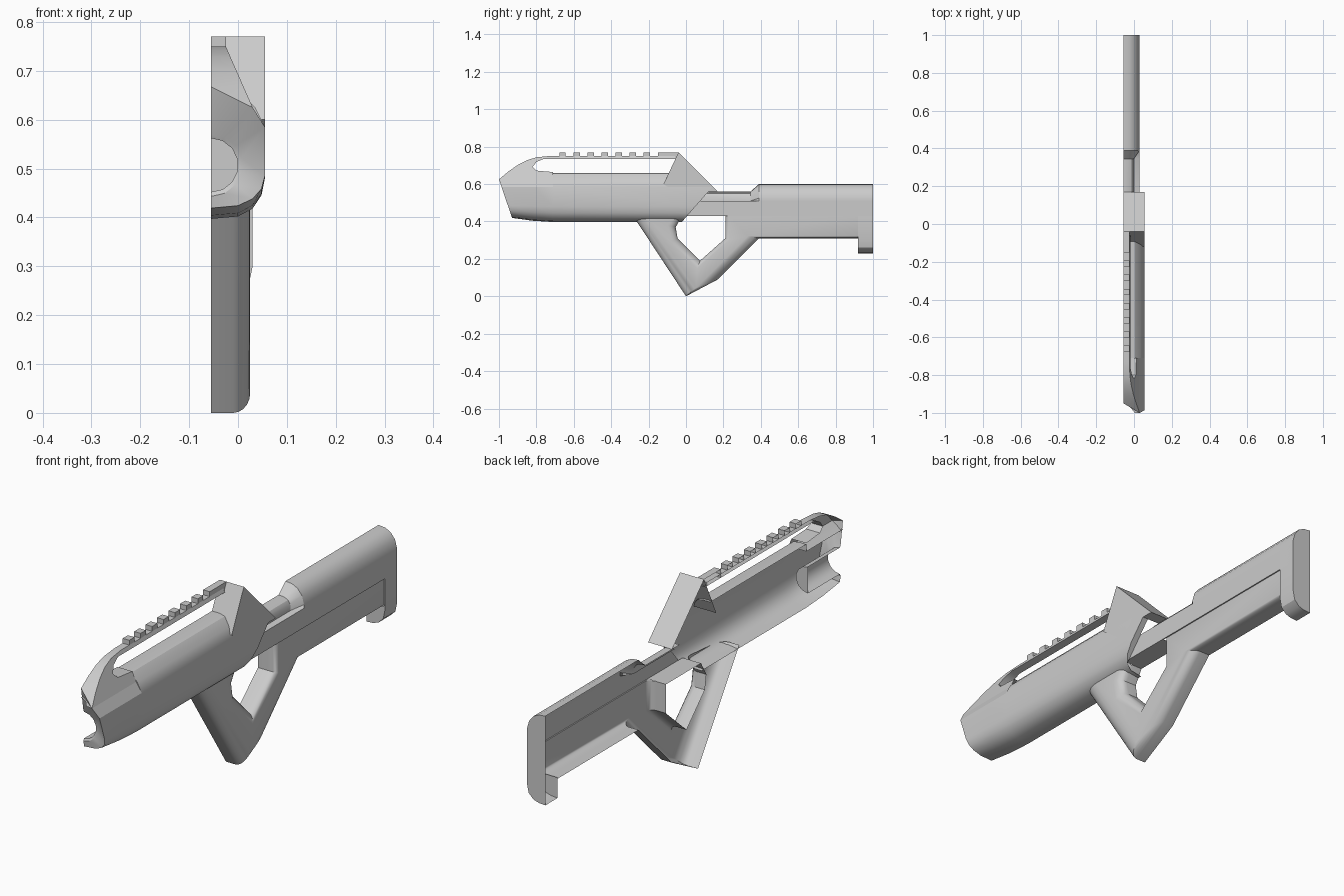
import bpy, bmesh, math
from mathutils import Vector

cube = bpy.data.objects.get("Cube")
if cube:
    bpy.data.objects.remove(cube, do_unlink=True)

CUT = -0.055          # open side of the half shell
SIDE = 0.055          # widest outer side

grey = bpy.data.materials.new("plain grey")
grey.use_nodes = True
grey.diffuse_color = (0.6, 0.6, 0.6, 1)
for node in grey.node_tree.nodes:
    if node.type == 'BSDF_PRINCIPLED':
        node.inputs["Base Color"].default_value = (0.6, 0.6, 0.6, 1)


def make(name, faces):
    """Build an open sheet from faces given as lists of points."""
    bm = bmesh.new()
    for face in faces:
        bm.faces.new([bm.verts.new(p) for p in face])
    bmesh.ops.remove_doubles(bm, verts=bm.verts, dist=0.0001)
    bmesh.ops.dissolve_degenerate(bm, dist=0.0001, edges=bm.edges)
    bmesh.ops.recalc_face_normals(bm, faces=bm.faces)
    mesh = bpy.data.meshes.new(name)
    bm.to_mesh(mesh)
    bm.free()
    mesh.materials.append(grey)
    obj = bpy.data.objects.new(name, mesh)
    bpy.context.collection.objects.link(obj)
    bpy.ops.object.select_all(action='DESELECT')
    obj.select_set(True)
    bpy.context.view_layer.objects.active = obj
    bpy.ops.object.shade_smooth_by_angle(angle=math.radians(32))
    return obj


def strip(rings):
    """Quads between consecutive open rings of points."""
    return [[a[i], a[i + 1], b[i + 1], b[i]]
            for a, b in zip(rings, rings[1:]) for i in range(len(a) - 1)]


def ring(section, y):
    """Place an (x, z) section at y, where y may depend on height."""
    return [(x, y(z) if callable(y) else y, z) for x, z in section]


def walls(outline, x0, x1, skip=()):
    n = len(outline)
    return [[(x0, *outline[i]), (x1, *outline[i]),
             (x1, *outline[(i + 1) % n]), (x0, *outline[(i + 1) % n])]
            for i in range(n) if i not in skip]


def plate(name, outline, x_out, skip=()):
    """Open-backed solid from a (y, z) outline."""
    return make(name, walls(outline, CUT, x_out, skip) + [[(x_out, *p) for p in outline]])


def inset(outline, widths):
    """Move every edge of a counterclockwise outline inward by its own width."""
    n, lines, result = len(outline), [], []
    for i in range(n):
        a, b = Vector(outline[i]), Vector(outline[(i + 1) % n])
        d = (b - a).normalized()
        lines.append((a + Vector((-d.y, d.x)) * widths[i], d))
    for i in range(n):
        (p, d), (q, e) = lines[i - 1], lines[i]
        w = q - p
        t = (w.x * e.y - w.y * e.x) / (d.x * e.y - d.y * e.x)
        result.append(tuple(p + d * t))
    return result


def slant(z):
    """Sloping rear end of the main body."""
    return -0.02 + 0.87 * (z - 0.4)


# Main body
rear = [(CUT, .66), (-.02, .66), (.005, .655), (.035, .625), (SIDE, .585), (SIDE, .48),
        (.048, .445), (.03, .418), (0, .402), (CUT, .397)]
nose = [(CUT, .63), (-.02, .63), (.005, .628), (.03, .625)] + rear[4:]


def lifted(section, amount):
    return [(x, z + amount * max(0, min(1, (.5 - z) / .09))) for x, z in section]


front = ring(lifted(nose, .022), lambda z: -1 + (.625 - z) * .34)
front[0], front[1] = (CUT, -.95, .63), (-.02, -.97, .63)
end = [(x, slant(z) if z < .6 else -.08, z) for x, z in rear]
rim = [(min(x, .03), y, z) for x, y, z in end]
make("main_body", strip([front, ring(lifted(nose, .007), -.82), ring(nose, -.71),
                         ring(rear, -.71), end, rim]))

# Nose face and barrel bore
edge = [(CUT, -.95, .667)] + front[3:]


def arc(radius, y):
    n = len(edge) - 1
    return [(CUT + radius * math.sin(math.pi * i / n), y,
             .507 + radius * math.cos(math.pi * i / n)) for i in range(n + 1)]


make("nose_and_bore", strip([edge, arc(.064, -.935), arc(.055, -.93), arc(.055, -.72)])
     + [arc(.055, -.72)])

# Carry handle: a sloping side sheet with its walls
handle = [(-1, .625), (-.95, .667), (-.9, .702), (-.85, .728), (-.8, .743), (-.73, .75),
          (-.06, .75), (-.06, .735), (-.76, .735), (-.8, .718), (-.82, .692), (-.8, .672),
          (-.71, .664), (-.71, .625)]
outer = [(.03 - .44 * (z - .625), y, z) for y, z in handle]
inner = [(CUT, y, z) for y, z in handle]
inner[0] = inner[1]
make("carry_handle", strip([outer[1:-1], inner[1:-1]])
     + [outer, [outer[0], outer[1], inner[1]]])

# Rail teeth on the handle
for i in range(7):
    y = -.66 + .075 * i
    plate("rail_tooth", [(y - .017, .749), (y + .017, .749), (y + .017, .77), (y - .017, .77)], -.025)
plate("rail_end", [(-.15, .735), (-.05, .735), (-.04, .77), (-.15, .77)], -.025, skip=(1,))

# Rear sight block
plate("sight_block", [(-.12, .6), (.05, .48), (.12, .56), (.17, .56), (-.04, .77)], SIDE, skip=(0, 1))

# Neck and upper stock
neck = [(CUT, .56), (-.03, .558), (-.012, .55), (-.002, .535), (0, .51), (.03, .51), (.03, .43), (.025, .43)]
stock = [(CUT, .6), (-.025, .597), (0, .585), (.02, .56), (.03, .525), (.03, .51), (.03, .43), (.025, .43)]
make("upper_stock", strip([ring(neck, slant), ring(neck, .345), ring(stock, .39), ring(stock, 1)])
     + [[(CUT, -.02, .43), (.03, -.02, .43), (.03, .21, .43), (CUT, .21, .43)]])

# Butt plate
butt = stock[:5] + [(.03, .30), (.022, .262), (0, .24), (-.025, .232), (CUT, .23)]
make("butt", strip([ring(butt, .92), ring(butt, 1)])
     + [ring(butt, 1), ring([(CUT, .315), (.025, .315)] + butt[5:], .92),
        ring([(.025, .43), (.03, .43), (.03, .30), (.025, .30)], .92)])

# Grip, trigger opening and lower stock in one rounded frame
frame = [(-.27, .41), (0, 0), (.17, .09), (.39, .31), (.92, .31), (.92, .43), (.21, .43),
         (.21, .31), (.075, .19), (-.045, .31), (-.055, .37), (-.02, .43)]
width = [.06, .015, .05, .012, 0, 0, .02, .02, .04, .04, .04, 0]
DEPTH, STEPS, X = .035, 5, .025
layers = [[(CUT, *p) for p in frame]]
for k in range(STEPS + 1):
    t = math.pi / 2 * k / STEPS
    pts = inset(frame, [w * (1 - math.cos(t)) for w in width])
    layers.append([(X - DEPTH * (1 - math.sin(t)), *p) for p in pts])
opened = (4, 5, 11)
faces = [[a[i], a[(i + 1) % 12], b[(i + 1) % 12], b[i]]
         for a, b in zip(layers, layers[1:]) for i in range(12) if i not in opened]
make("grip_and_lower_stock", faces + [layers[-1]])
